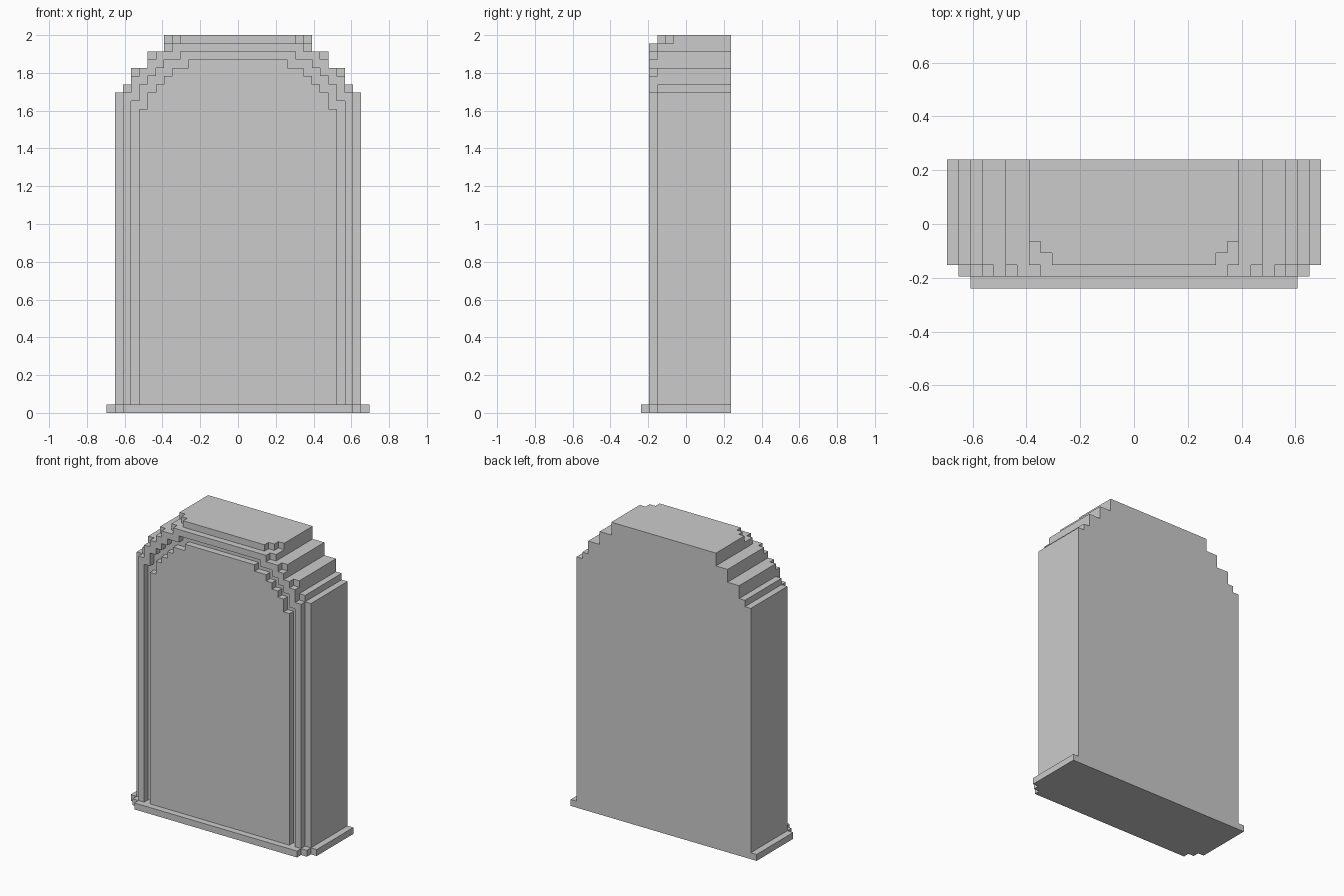
import bpy, bmesh
from mathutils import Vector

if "Cube" in bpy.data.objects:
    bpy.data.objects.remove(bpy.data.objects["Cube"])

U = 2 / 46            # one block: the model is 32 x 11 x 46 blocks
Y0 = -5.5             # front plane in blocks


def prism(name, outline, direction):
    """Extrude a flat outline (in blocks) along a direction (in blocks)."""
    bm = bmesh.new()
    face = bm.faces.new([bm.verts.new(Vector(p) * U) for p in outline])
    ext = bmesh.ops.extrude_face_region(bm, geom=[face], use_keep_orig=True)
    moved = [g for g in ext["geom"] if isinstance(g, bmesh.types.BMVert)]
    bmesh.ops.translate(bm, vec=Vector(direction) * U, verts=moved)
    bmesh.ops.recalc_face_normals(bm, faces=bm.faces)
    mesh = bpy.data.meshes.new(name)
    bm.to_mesh(mesh)
    bm.free()
    obj = bpy.data.objects.new(name, mesh)
    bpy.context.collection.objects.link(obj)
    return obj


def arch(steps, y, inset=0, bottom=1):
    """Stepped arch outline from (half width, top) pairs, left foot to right foot."""
    right, low = [], bottom
    for w, top in steps:
        right += [(w - inset, y, low), (w - inset, y, top - inset)]
        low = top - inset
    left = [(-x, yy, z) for x, yy, z in right]
    return left + right[::-1]


def plan(steps, back, z):
    """Plan outline with stepped front corners from (half width, front y) pairs."""
    right, prev = [], None
    for w, y in steps:
        if prev is not None:
            right.append((prev, y, z))
        right.append((w, y, z))
        prev = w
    right.append((prev, back, z))
    left = [(-x, y, zz) for x, y, zz in right]
    return right + left[::-1]


# stepped base slab
prism("base", plan([(14, Y0), (15, Y0 + 1), (16, Y0 + 2)], 5.5, 0), (0, 0, 1))

# main slab with stepped shoulders
body_steps = [(15, 39), (14, 40), (13, 42), (11, 44), (9, 45)]
prism("body", arch(body_steps, Y0 + 2), (0, 9, 0))

# top layer with notched front corners
prism("crown", plan([(7, Y0 + 2), (8, Y0 + 3), (9, Y0 + 4)], 5.5, 45), (0, 0, 1))

# raised arch border and inner panel, separated by a one block groove
rim_steps = [(14, 39), (13, 41), (12, 42), (11, 43), (10, 44), (8, 45)]
outer = arch(rim_steps, Y0 + 1)
inner = arch(rim_steps, Y0 + 1, inset=1)
prism("border", outer + inner[::-1], (0, 1, 0))
prism("panel", arch(rim_steps, Y0 + 1, inset=2), (0, 1, 0))
